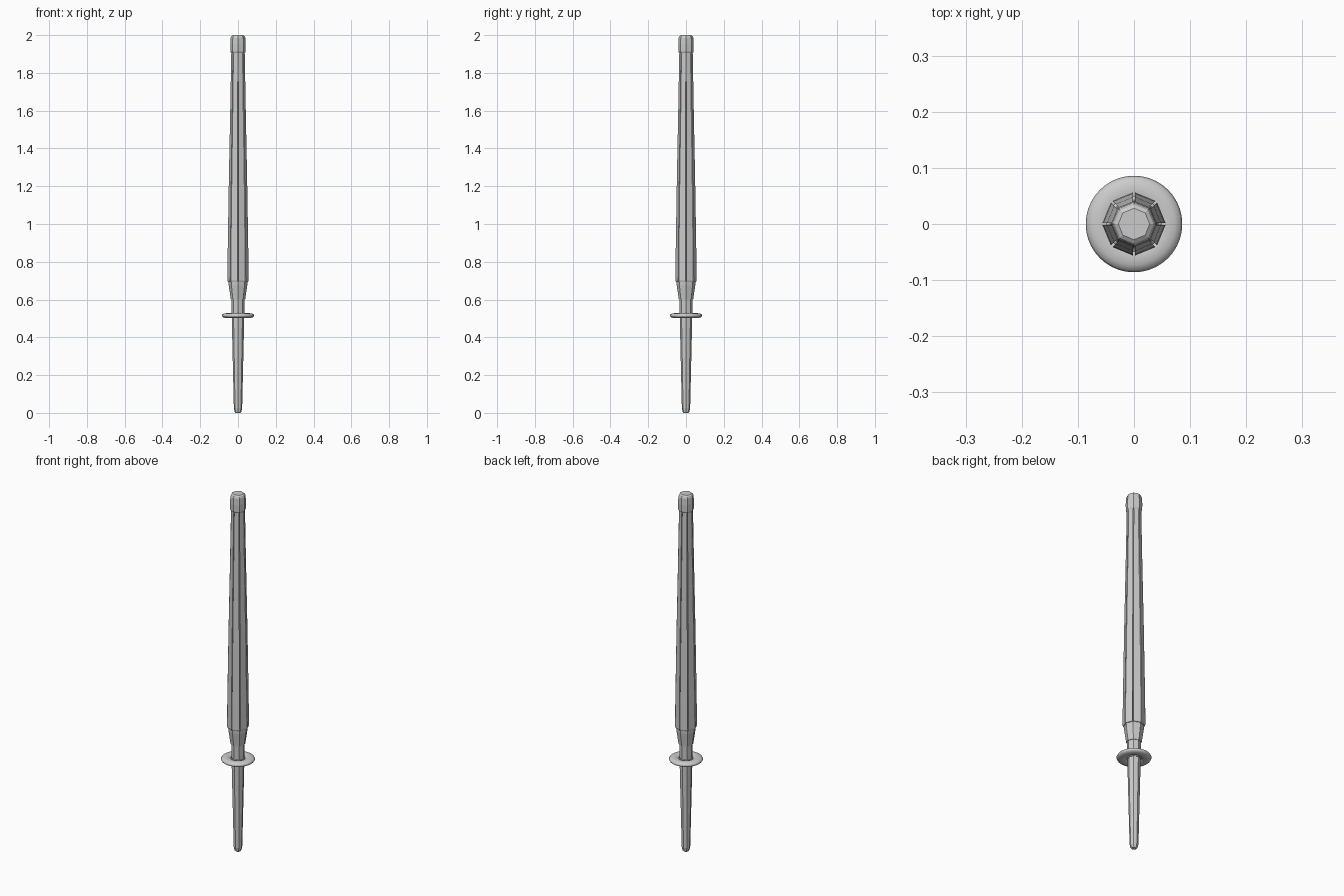
import bpy, bmesh, math

if "Cube" in bpy.data.objects:
    bpy.data.objects.remove(bpy.data.objects["Cube"])

SIDES = 8


def finish(name, bm):
    bmesh.ops.recalc_face_normals(bm, faces=bm.faces)
    me = bpy.data.meshes.new(name)
    bm.to_mesh(me)
    bm.free()
    ob = bpy.data.objects.new(name, me)
    bpy.context.collection.objects.link(ob)
    return ob


def loft(bm, rings, close=False):
    # join rings of points; close=True wraps last ring to the first, else caps ends
    vs = [[bm.verts.new(p) for p in r] for r in rings]
    n = len(vs[0])
    pairs = list(zip(vs, vs[1:])) + ([(vs[-1], vs[0])] if close else [])
    for a, b in pairs:
        for i in range(n):
            j = (i + 1) % n
            bm.faces.new((a[i], a[j], b[j], b[i]))
    if not close:
        bm.faces.new(vs[0][::-1])
        bm.faces.new(vs[-1])


def ring(r, z, n=SIDES):
    return [(r * math.cos(2 * math.pi * i / n), r * math.sin(2 * math.pi * i / n), z) for i in range(n)]


def turned(name, profile, n=SIDES, close=False):
    bm = bmesh.new()
    loft(bm, [ring(r, z, n) for r, z in profile], close)
    return finish(name, bm)


# octagonal handle running up through the club as its core
turned("handle_core", [(0.012, 0), (0.018, 0.006), (0.022, 0.025), (0.033, 0.5),
                       (0.035, 0.62), (0.044, 0.70), (0.028, 1.92)])

# flared collar under the slats
turned("collar", [(0.034, 0.60), (0.038, 0.60), (0.049, 0.675), (0.05, 0.695), (0.044, 0.70)])

# rounded end cap
turned("end_cap", [(0.036, 1.905), (0.040, 1.912), (0.041, 1.95), (0.039, 1.985),
                   (0.035, 1.995), (0.028, 2.0)])

# round hand guard
guard = turned("hand_guard", [(0.060 + 0.026 * math.cos(a), 0.515 + 0.013 * math.sin(a))
                              for a in [2 * math.pi * k / 12 for k in range(12)]], 40, True)
for p in guard.data.polygons:
    p.use_smooth = True
inner = turned("guard_hub", [(0.036, 0.506), (0.036, 0.524)])

# eight separate slats around the core
PROFILE = [(0.054, 0.692), (0.057, 0.70), (0.0555, 0.85), (0.049, 1.25), (0.042, 1.6), (0.0365, 1.905)]
GAP = 0.0022
bm = bmesh.new()
for k in range(SIDES):
    mid = (k + 0.5) * 2 * math.pi / SIDES
    c, s = math.cos(mid), math.sin(mid)
    rings = []
    for r, z in PROFILE:
        outer, inn = r * math.cos(math.pi / 8), r * math.cos(math.pi / 8) - 0.014
        ho = outer * math.tan(math.pi / 8) - GAP
        hi = inn * math.tan(math.pi / 8) - GAP
        flat = [(inn, -hi), (outer, -ho), (outer, ho), (inn, hi)]
        rings.append([(c * u - s * v, s * u + c * v, z) for u, v in flat])
    loft(bm, rings)
finish("slats", bm)
